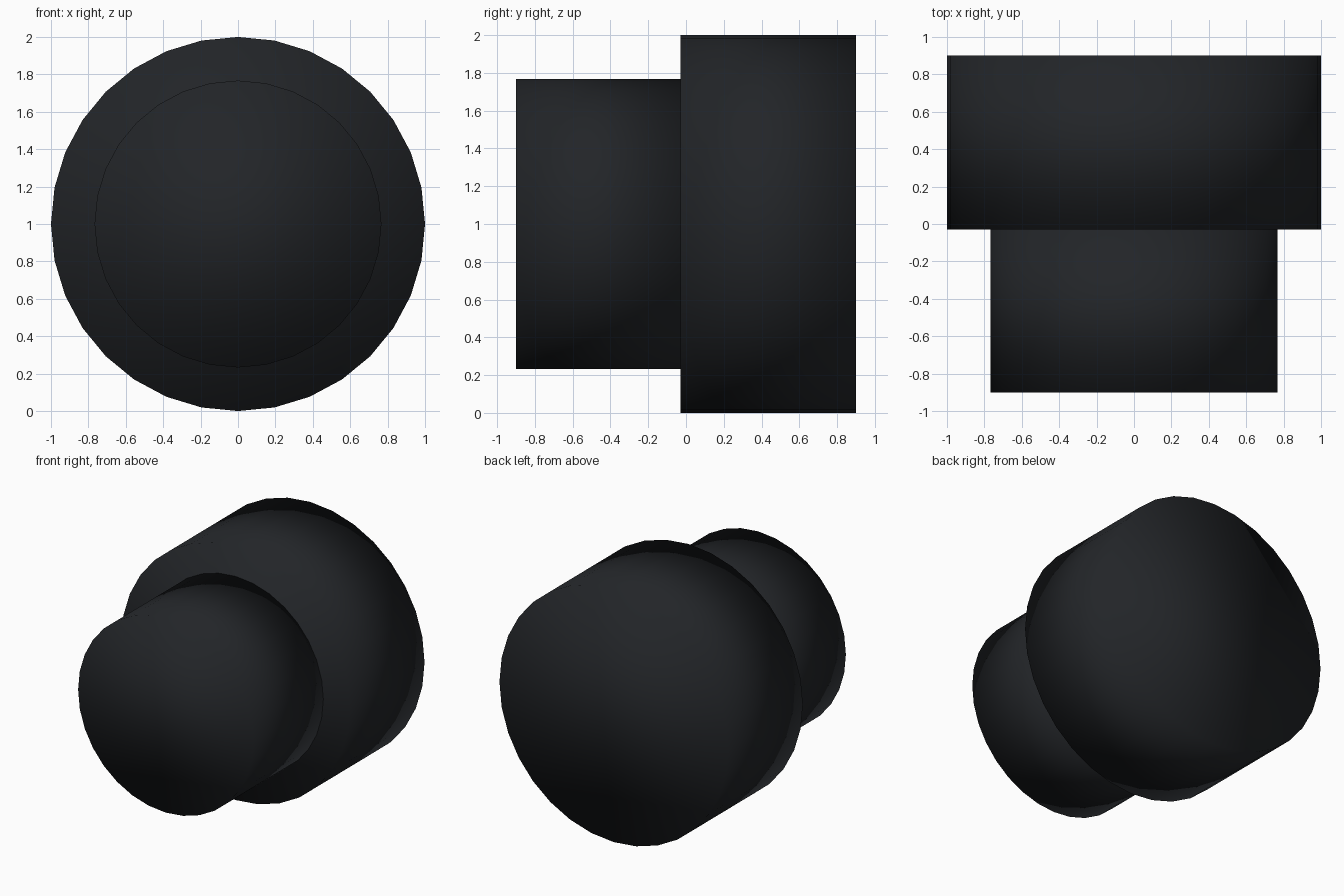
import bpy
import math

if "Cube" in bpy.data.objects:
    bpy.data.objects.remove(bpy.data.objects["Cube"])

dark = bpy.data.materials.new("dark_rubber")
dark.diffuse_color = (0.016, 0.018, 0.021, 1)
dark.use_nodes = True
dark.node_tree.nodes["Principled BSDF"].inputs["Base Color"].default_value = dark.diffuse_color


def barrel(name, radius, y0, y1):
    """Closed 32-sided cylinder lying along y, smooth over its rims."""
    bpy.ops.mesh.primitive_cylinder_add(
        vertices=32, radius=radius, depth=y1 - y0,
        location=(0, (y0 + y1) / 2, 1), rotation=(math.pi / 2, 0, 0))
    ob = bpy.context.object
    ob.name = name
    ob.data.materials.append(dark)
    bpy.ops.object.shade_smooth()
    return ob


# Narrow front plug
barrel("front_plug", 0.767, -0.9, -0.03)
# Wide rear body
barrel("rear_body", 1.0, -0.03, 0.9)
